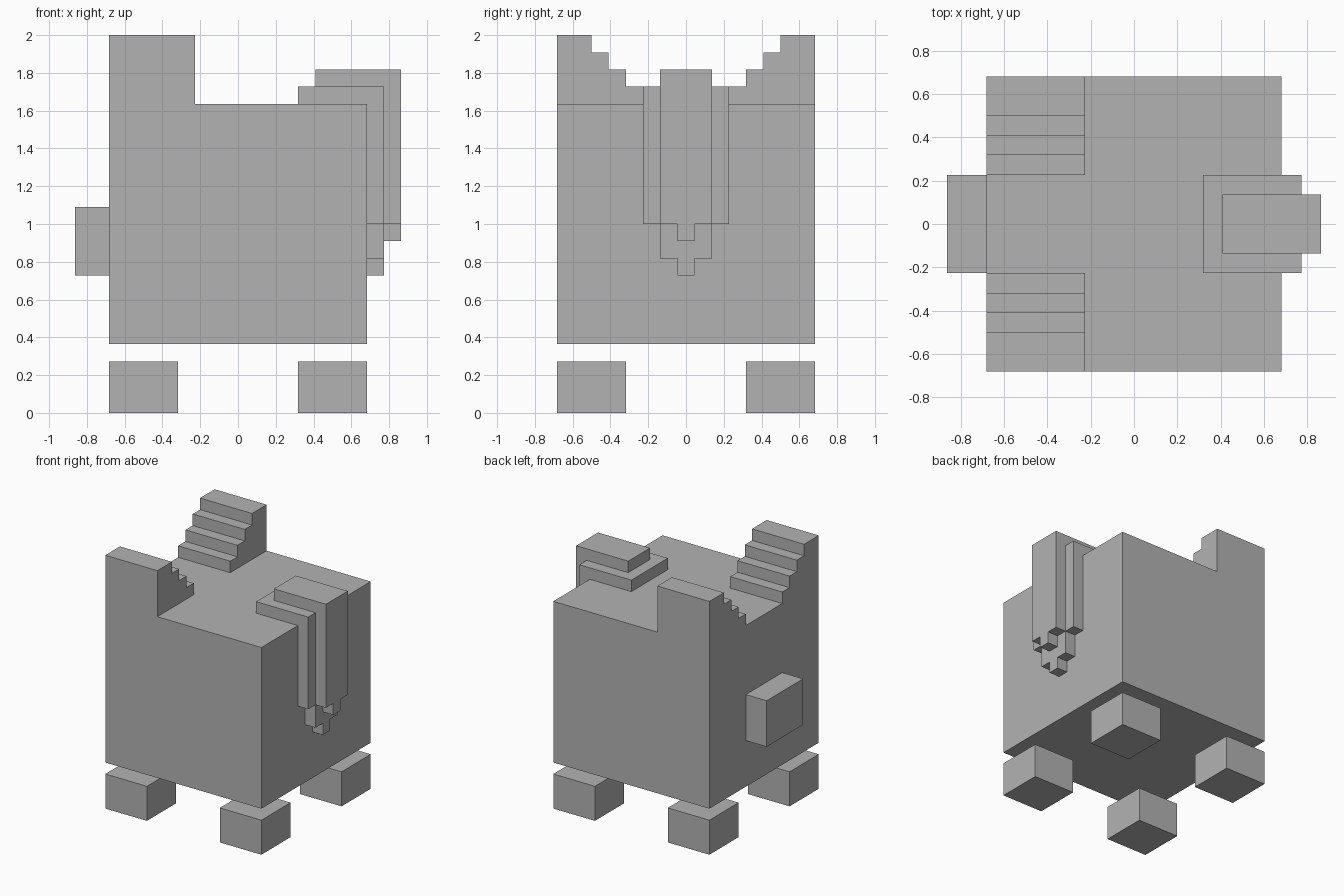
import bpy
import bmesh
from mathutils import Vector

cube = bpy.data.objects.get("Cube")
if cube:
    bpy.data.objects.remove(cube, do_unlink=True)

U = 1 / 11  # one block of the blocky grid

grey = bpy.data.materials.new("plain grey")
grey.use_nodes = True
color = (0.45, 0.45, 0.45, 1)
grey.diffuse_color = color
grey.node_tree.nodes["Principled BSDF"].inputs["Base Color"].default_value = color


def prism(name, outline, x0, x1):
    """Extrude a (y, z) outline along x; all sizes in blocks."""
    bm = bmesh.new()
    face = bm.faces.new([bm.verts.new((x0 * U, y * U, z * U)) for y, z in outline])
    ext = bmesh.ops.extrude_face_region(bm, geom=[face])
    moved = [v for v in ext["geom"] if isinstance(v, bmesh.types.BMVert)]
    bmesh.ops.translate(bm, verts=moved, vec=Vector(((x1 - x0) * U, 0, 0)))
    bmesh.ops.recalc_face_normals(bm, faces=bm.faces)
    mesh = bpy.data.meshes.new(name)
    bm.to_mesh(mesh)
    bm.free()
    mesh.materials.append(grey)
    obj = bpy.data.objects.new(name, mesh)
    bpy.context.collection.objects.link(obj)
    return obj


def box(name, x0, x1, y0, y1, z0, z1):
    return prism(name, [(y0, z0), (y1, z0), (y1, z1), (y0, z1)], x0, x1)


def mirrored(half):
    """Complete a symmetric outline from its +y half."""
    return half + [(-y, z) for y, z in reversed(half)]


# Main body and the block on its -x side
box("body", -7.5, 7.5, -7.5, 7.5, 4, 18)
box("side_block", -9.5, -7.5, -2.5, 2.5, 8, 12)

# Detached feet
for end, xs in (("left", (3.5, 7.5)), ("right", (-7.5, -3.5))):
    for depth, ys in (("front", (-7.5, -3.5)), ("back", (3.5, 7.5))):
        box(f"{depth}_{end}_foot", *xs, *ys, 0, 3)

# Stepped wings rising from the top, one per side
steps = [(7.5, 18), (7.5, 22)]
for i in range(4):
    steps += [(5.5 - i, 22 - i), (5.5 - i, 21 - i)]
# the last step lands on the body top
steps[-1] = (2.5, 18)
for name, side in (("front_wing", -1), ("back_wing", 1)):
    prism(name, [(side * y, z) for y, z in steps], -7.5, -2.5)

# Layered flap: slabs on top that fold down into stepped points
box("inner_flap_top", 3.5, 7.5, -2.5, 2.5, 18, 19)
prism("inner_flap_drop",
      mirrored([(0.5, 8), (0.5, 9), (1.5, 9), (1.5, 11), (2.5, 11), (2.5, 19)]), 7.5, 8.5)
box("outer_flap_top", 4.5, 8.5, -1.5, 1.5, 19, 20)
prism("outer_flap_drop",
      mirrored([(0.5, 10), (0.5, 11), (1.5, 11), (1.5, 20)]), 8.5, 9.5)
